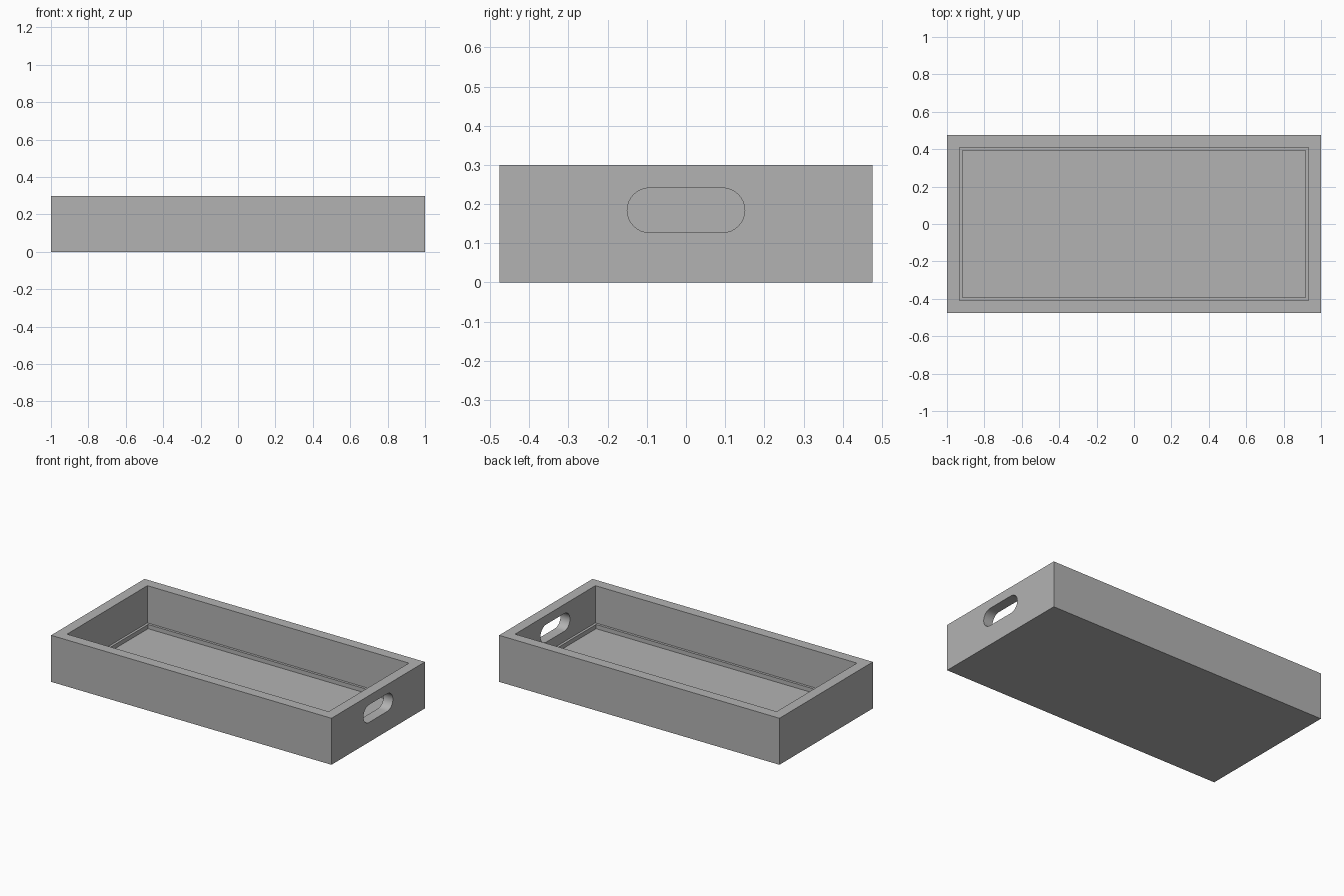
import bpy
import bmesh
import math

cube = bpy.data.objects.get("Cube")
if cube:
    bpy.data.objects.remove(cube, do_unlink=True)

# Single grey material
grey = bpy.data.materials.new("plain grey")
grey.use_nodes = True
color = (0.45, 0.45, 0.45, 1)
grey.diffuse_color = color
for node in grey.node_tree.nodes:
    if node.type == 'BSDF_PRINCIPLED':
        node.inputs["Base Color"].default_value = color

HALF_X, HALF_Y, HEIGHT = 1.0, 0.476, 0.3
WALL, LEDGE = 0.067, 0.083


def loft(name, rings):
    """Join successive rings of points with quads and cap both ends."""
    bm = bmesh.new()
    loops = [[bm.verts.new(p) for p in ring] for ring in rings]
    for a, b in zip(loops, loops[1:]):
        for i in range(len(a)):
            j = (i + 1) % len(a)
            bm.faces.new((a[i], a[j], b[j], b[i]))
    bm.faces.new(loops[0])
    bm.faces.new(loops[-1])
    bmesh.ops.recalc_face_normals(bm, faces=bm.faces)
    mesh = bpy.data.meshes.new(name)
    bm.to_mesh(mesh)
    bm.free()
    mesh.materials.append(grey)
    obj = bpy.data.objects.new(name, mesh)
    bpy.context.collection.objects.link(obj)
    return obj


def rectangle(inset, z):
    x, y = HALF_X - inset, HALF_Y - inset
    return [(-x, -y, z), (x, -y, z), (x, y, z), (-x, y, z)]


# Tray body: outer wall, rim, inner wall, floor ledge and floor
tray = loft("tray_body", [
    rectangle(0, 0), rectangle(0, HEIGHT),
    rectangle(WALL, HEIGHT), rectangle(WALL, 0.06),
    rectangle(LEDGE, 0.06), rectangle(LEDGE, 0.033),
])


# Rounded handle slot through the left end wall only
def slot(x, radius=0.057, half_length=0.15, z=0.184, steps=16):
    points = []
    for side in (1, -1):
        for i in range(steps + 1):
            a = math.pi * i / steps - math.pi / 2
            points.append((x, side * (half_length - radius + radius * math.cos(a)),
                           z + side * radius * math.sin(a)))
    return points


cutter = loft("handle_cutter", [slot(0.85), slot(1.1)])
cutter.hide_render = True

cut = tray.modifiers.new("handle_slot", 'BOOLEAN')
cut.operation = 'DIFFERENCE'
cut.solver = 'EXACT'
cut.object = cutter

bpy.ops.object.select_all(action='DESELECT')
tray.select_set(True)
bpy.context.view_layer.objects.active = tray
bpy.ops.object.modifier_apply(modifier=cut.name)
bpy.data.objects.remove(cutter, do_unlink=True)

# Smooth slot ends, crisp box edges
bpy.ops.object.shade_smooth_by_angle(angle=math.radians(30))
